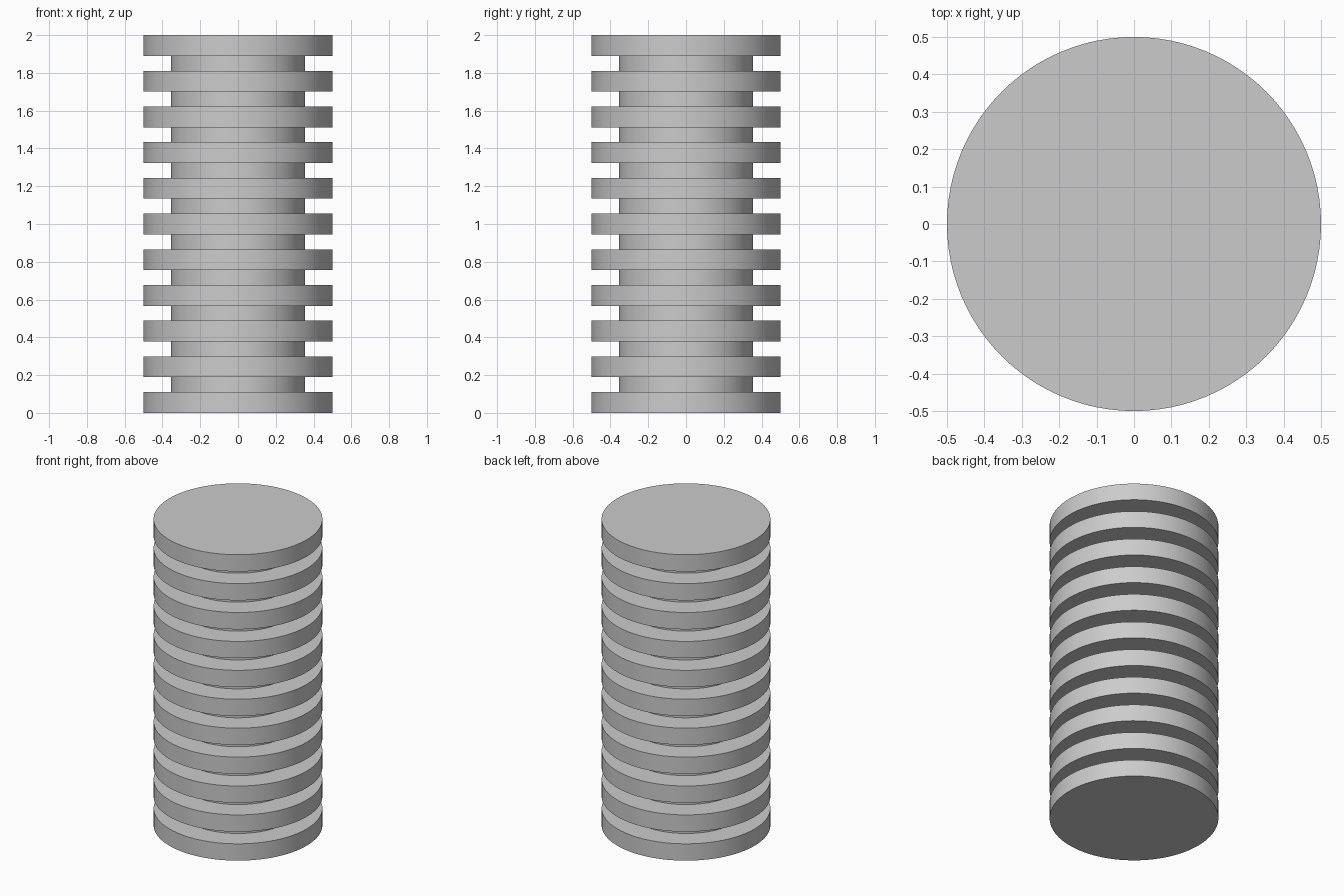
import bpy
import bmesh
import math

cube = bpy.data.objects.get("Cube")
if cube:
    bpy.data.objects.remove(cube, do_unlink=True)

# Overall sizes
SIDES = 96
DISC_RADIUS, CORE_RADIUS = 0.5, 0.355
DISC_HEIGHT, DISC_COUNT, HEIGHT = 0.11, 11, 2.0
PITCH = (HEIGHT - DISC_HEIGHT) / (DISC_COUNT - 1)

# Plain grey material
grey = bpy.data.materials.new("grey")
grey.use_nodes = True
grey.diffuse_color = (0.6, 0.6, 0.6, 1)
grey.node_tree.nodes["Principled BSDF"].inputs["Base Color"].default_value = grey.diffuse_color

# Stepped outline: a wide disc, then the narrow core up to the next disc
profile = []
for i in range(DISC_COUNT):
    low = i * PITCH
    high = low + DISC_HEIGHT
    if i > 0:
        profile.append((CORE_RADIUS, low))
    profile += [(DISC_RADIUS, low), (DISC_RADIUS, high)]
    if i < DISC_COUNT - 1:
        profile.append((CORE_RADIUS, high))

# Turn the outline around the z axis and close both ends
bm = bmesh.new()
rings = []
for radius, z in profile:
    angles = [2 * math.pi * k / SIDES for k in range(SIDES)]
    rings.append([bm.verts.new((radius * math.cos(a), radius * math.sin(a), z)) for a in angles])
for lower, upper in zip(rings, rings[1:]):
    for k in range(SIDES):
        n = (k + 1) % SIDES
        bm.faces.new((lower[k], lower[n], upper[n], upper[k]))
bm.faces.new(rings[0][::-1])
bm.faces.new(rings[-1])
bmesh.ops.recalc_face_normals(bm, faces=bm.faces)

mesh = bpy.data.meshes.new("ribbed_column")
bm.to_mesh(mesh)
bm.free()
mesh.materials.append(grey)
column = bpy.data.objects.new("ribbed_column", mesh)
bpy.context.collection.objects.link(column)

# Smooth round walls with crisp disc rims
bpy.ops.object.select_all(action="DESELECT")
column.select_set(True)
bpy.context.view_layer.objects.active = column
bpy.ops.object.shade_smooth_by_angle(angle=math.radians(30))
